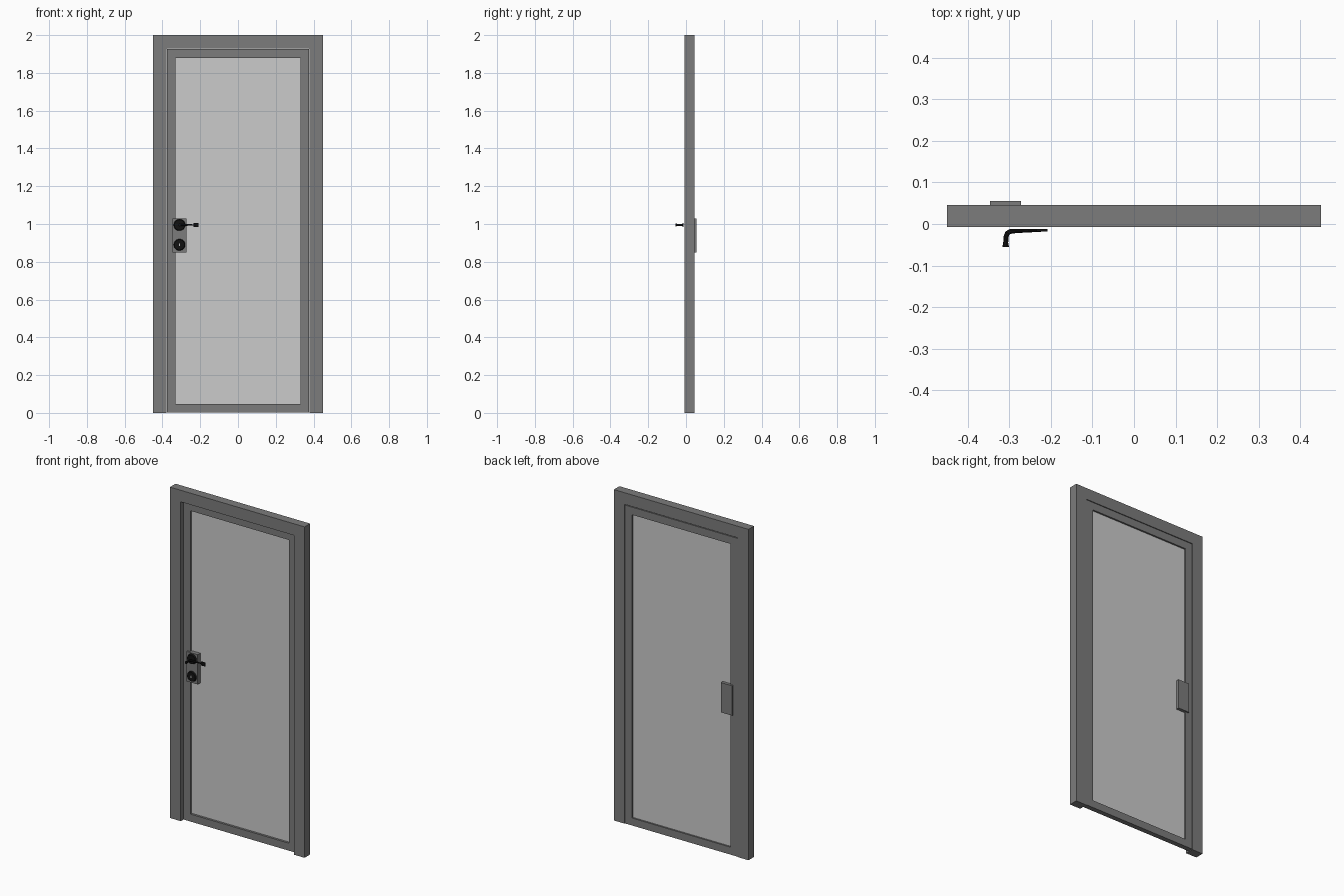
import bpy
import bmesh
from math import pi
from mathutils import Vector

if "Cube" in bpy.data.objects:
    bpy.data.objects.remove(bpy.data.objects["Cube"])


def material(name, value):
    m = bpy.data.materials.new(name)
    m.use_nodes = True
    m.diffuse_color = (value, value, value, 1)
    m.node_tree.nodes["Principled BSDF"].inputs["Base Color"].default_value = (value, value, value, 1)
    return m


FRAME = material("frame grey", 0.2)
GLASS = material("pane light grey", 0.6)
BLACK = material("handle black", 0.006)
LIGHT = material("keyhole grey", 0.5)


def mesh_object(name, bm, mat):
    bmesh.ops.recalc_face_normals(bm, faces=bm.faces)
    mesh = bpy.data.meshes.new(name)
    bm.to_mesh(mesh)
    bm.free()
    mesh.materials.append(mat)
    obj = bpy.data.objects.new(name, mesh)
    bpy.context.collection.objects.link(obj)
    return obj


def prism(name, outline, y0, y1, mat):
    """Extrude an outline of (x, z) points along y."""
    bm = bmesh.new()
    face = bm.faces.new([bm.verts.new((x, y0, z)) for x, z in outline])
    ext = bmesh.ops.extrude_face_region(bm, geom=[face])
    verts = [g for g in ext["geom"] if isinstance(g, bmesh.types.BMVert)]
    bmesh.ops.translate(bm, verts=verts, vec=(0, y1 - y0, 0))
    return mesh_object(name, bm, mat)


def box(name, x0, x1, y0, y1, z0, z1, mat):
    return prism(name, [(x0, z0), (x1, z0), (x1, z1), (x0, z1)], y0, y1, mat)


def smooth(obj):
    bpy.ops.object.select_all(action="DESELECT")
    obj.select_set(True)
    bpy.context.view_layer.objects.active = obj
    bpy.ops.object.shade_smooth_by_angle()


def disc(name, x, z, radius, y_front, y_back, mat):
    bpy.ops.mesh.primitive_cone_add(vertices=32, radius1=radius, radius2=radius * 0.88,
                                    depth=y_back - y_front, rotation=(pi / 2, 0, 0),
                                    location=(x, (y_front + y_back) / 2, z))
    obj = bpy.context.object
    obj.name = name
    obj.data.materials.append(mat)
    smooth(obj)


# Fixed frame: two posts and a head between them
W, J, TOP, HEAD = 0.45, 0.378, 2.0, 1.93
FRONT, BACK = -0.007, 0.046
box("right_post", -W, -J, FRONT, BACK, 0, TOP, FRAME)
box("left_post", J, W, FRONT, BACK, 0, TOP, FRAME)
box("frame_head", -J, J, FRONT, BACK, HEAD, TOP, FRAME)

# Door leaf: four mitred rails set back from the frame front
OX, IX, LOW, HIGH = 0.376, 0.33, 0.002, 1.926
IN_LOW, IN_HIGH = 0.047, 1.88
outer = [(-OX, LOW), (OX, LOW), (OX, HIGH), (-OX, HIGH)]
inner = [(-IX, IN_LOW), (IX, IN_LOW), (IX, IN_HIGH), (-IX, IN_HIGH)]
for i, name in enumerate(("bottom_rail", "left_stile", "top_rail", "right_stile")):
    j = (i + 1) % 4
    prism(name, [outer[i], outer[j], inner[j], inner[i]], 0.016, BACK, FRAME)

# Glass pane
box("pane", -IX, IX, 0.029, 0.036, IN_LOW, IN_HIGH, GLASS)

# Lock case passing through the leaf
box("lock_case", -0.347, -0.272, 0.004, 0.055, 0.85, 1.03, FRAME)

# Round rosettes and keyhole
HX, HZ, KZ = -0.31, 0.995, 0.89
disc("handle_rosette", HX, HZ, 0.031, -0.005, 0.005, BLACK)
disc("lock_rosette", HX, KZ, 0.031, -0.005, 0.005, BLACK)
box("keyhole", HX - 0.002, HX + 0.002, -0.0058, -0.004, KZ - 0.007, KZ + 0.007, LIGHT)

# Bent lever, swept along a path with varying thickness
path = [(-0.309, -0.055, 0.008), (-0.309, -0.045, 0.006), (-0.308, -0.03, 0.006),
        (-0.305, -0.022, 0.006), (-0.298, -0.018, 0.006), (-0.285, -0.017, 0.005),
        (-0.212, -0.015, 0.003)]
curve = bpy.data.curves.new("lever", "CURVE")
curve.dimensions = "3D"
curve.bevel_depth = 1
curve.bevel_resolution = 3
curve.use_fill_caps = True
spline = curve.splines.new("POLY")
spline.points.add(len(path) - 1)
for p, (x, y, r) in zip(spline.points, path):
    p.co = Vector((x, y, HZ, 1))
    p.radius = r
curve.materials.append(BLACK)
lever = bpy.data.objects.new("lever", curve)
bpy.context.collection.objects.link(lever)
bpy.ops.object.select_all(action="DESELECT")
lever.select_set(True)
bpy.context.view_layer.objects.active = lever
bpy.ops.object.convert(target="MESH")
smooth(bpy.context.object)

# Flat grip at the lever tip
box("lever_tip", -0.235, -0.208, -0.018, -0.012, HZ - 0.011, HZ + 0.011, BLACK)
